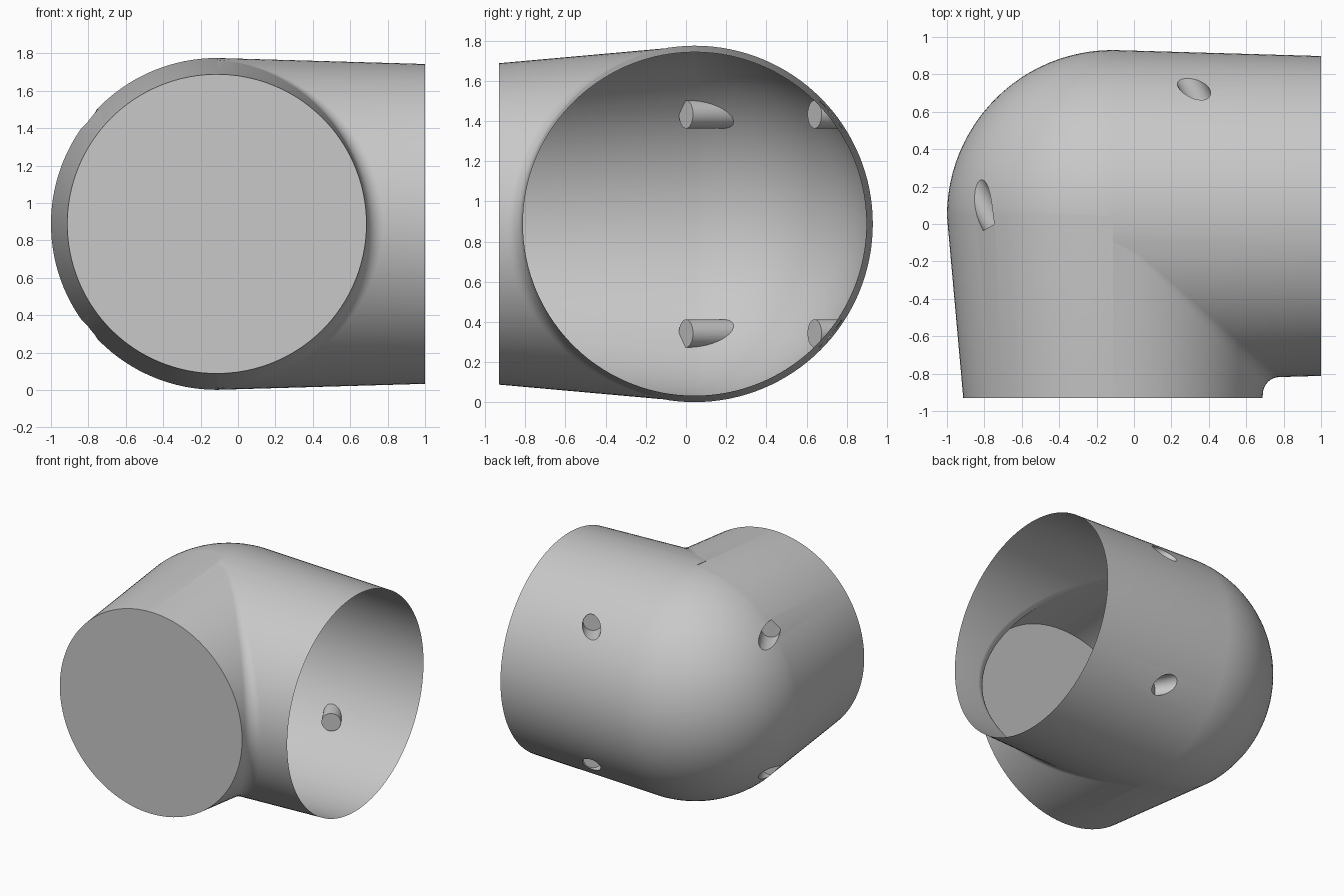
import bpy, bmesh
from math import sin, cos, pi, atan, atan2, sqrt
from mathutils import Vector

cube = bpy.data.objects.get("Cube")
if cube:
    bpy.data.objects.remove(cube)

C = Vector((-0.113, 0.043, 0.888))   # centre of the elbow bend
R = 0.887                            # bend radius
FRONT_LEN, FRONT_R = 0.973, 0.80     # closed tube towards -y
SIDE_LEN, SIDE_R = 1.113, 0.855      # open tube towards +x
KF = (R - FRONT_R) / FRONT_LEN
KS = (R - SIDE_R) / SIDE_LEN
FILLET = 0.09
STEPS = 64

grey = bpy.data.materials.new("light_grey")
grey.use_nodes = True
grey.diffuse_color = (0.58, 0.58, 0.58, 1)
grey.node_tree.nodes["Principled BSDF"].inputs["Base Color"].default_value = grey.diffuse_color


def front_point(angle, a):
    """Point on the front tube, angle from the top, distance a along it."""
    r = R - KF * a
    return C + Vector((r * sin(angle), -a, r * cos(angle)))


def side_point(angle, a):
    """Point on the side tube."""
    r = R - KS * a
    return C + Vector((a, -r * sin(angle), r * cos(angle)))


def outer_row(t):
    """Front tube, quarter turn of the ball, side tube."""
    row = [front_point(-t, FRONT_LEN)]
    for i in range(25):
        p = i / 24 * pi / 2
        row.append(C + R * Vector((-sin(t) * cos(p), sin(t) * sin(p), cos(t))))
    return row + [side_point(-t, SIDE_LEN)]


def inner_row(t):
    """Front tube, rolling ball fillet in the crotch, side tube."""
    big = R + FILLET
    h = big * cos(t)
    u = v = big * sin(t)
    for _ in range(80):
        nu = sqrt(max(0, (big - KF * v) ** 2 - h * h))
        nv = sqrt(max(0, (big - KS * u) ** 2 - h * h))
        u, v = (u + nu) / 2, (v + nv) / 2
    ball = C + Vector((u, -v, h))
    p1 = front_point(atan2(u, h), max(0, v - FILLET * sin(atan(KF))))
    p2 = side_point(atan2(v, h), max(0, u - FILLET * sin(atan(KS))))
    d1, d2 = p1 - ball, p2 - ball
    row = [front_point(atan2(u, h), FRONT_LEN), p1]
    for i in range(1, 8):
        f = i / 8
        row.append(ball + d1.lerp(d2, f).normalized() * (d1.length * (1 - f) + d2.length * f))
    return row + [p2, side_point(atan2(v, h), SIDE_LEN)]


def add_grid(bm, rows):
    grid = [[bm.verts.new(p) for p in row] for row in rows]
    for a, b in zip(grid, grid[1:]):
        for i in range(len(a) - 1):
            bm.faces.new((a[i], a[i + 1], b[i + 1], b[i]))


def make_object(name, bm):
    mesh = bpy.data.meshes.new(name)
    bm.to_mesh(mesh)
    bm.free()
    mesh.materials.append(grey)
    ob = bpy.data.objects.new(name, mesh)
    bpy.context.collection.objects.link(ob)
    return ob


# Elbow body, closed for now
bm = bmesh.new()
angles = [i / STEPS * pi for i in range(STEPS + 1)]
add_grid(bm, [outer_row(t) for t in angles])
add_grid(bm, [inner_row(t) for t in angles])
bmesh.ops.remove_doubles(bm, verts=bm.verts, dist=0.0005)
bmesh.ops.holes_fill(bm, edges=[e for e in bm.edges if e.is_boundary], sides=0)
bmesh.ops.recalc_face_normals(bm, faces=bm.faces)
body = make_object("elbow_pipe", bm)

# Four blind screw pockets, mirrored above and below the middle
bm = bmesh.new()
drill = Vector((-0.5, 0.866, 0))
turn = drill.to_track_quat('Z', 'Y').to_matrix().to_4x4()
for x, y in ((-0.745, 0.0), (0.37, 0.64)):
    for dz in (-0.545, 0.545):
        m = turn.copy()
        m.translation = Vector((x, y, C.z + dz)) + drill * 0.3
        bmesh.ops.create_cone(bm, cap_ends=True, segments=32, radius1=0.07,
                              radius2=0.07, depth=0.6, matrix=m)
cutter = make_object("pocket_cutter", bm)
cutter.hide_render = True

mod = body.modifiers.new("pockets", 'BOOLEAN')
mod.operation = 'DIFFERENCE'
mod.solver = 'EXACT'
mod.object = cutter
bpy.context.view_layer.objects.active = body
body.select_set(True)
bpy.ops.object.modifier_apply(modifier=mod.name)
bpy.data.objects.remove(cutter)

# Open the side end, leaving a thin shell
bm = bmesh.new()
bm.from_mesh(body.data)
end_x = C.x + SIDE_LEN - 0.001
ends = [f for f in bm.faces if all(v.co.x > end_x for v in f.verts)]
bmesh.ops.delete(bm, geom=ends, context='FACES')
bm.to_mesh(body.data)
bm.free()
bpy.ops.object.shade_smooth_by_angle(angle=0.6)
